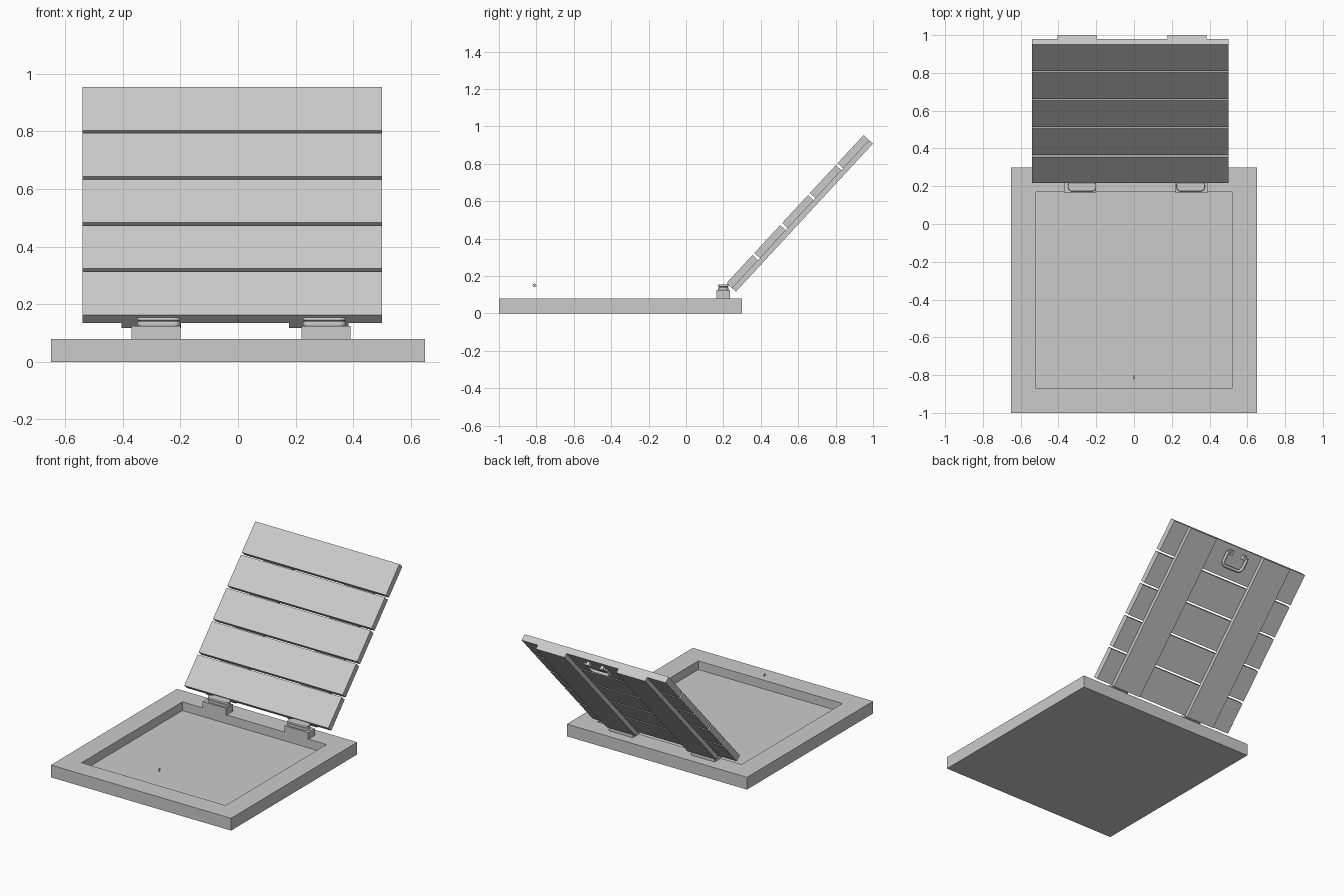
import bpy, bmesh, math
from mathutils import Matrix, Vector

if "Cube" in bpy.data.objects:
    bpy.data.objects.remove(bpy.data.objects["Cube"], do_unlink=True)

grey = bpy.data.materials.new("plain_grey")
grey.use_nodes = True
grey.diffuse_color = (0.6, 0.6, 0.6, 1)
grey.node_tree.nodes["Principled BSDF"].inputs["Base Color"].default_value = (0.6, 0.6, 0.6, 1)

# Lid space: x across, y up the slope, z out of the front face
LENGTH, PLANK_T, BATTEN_T = 1.078, 0.041, 0.027
LID = Matrix.Translation((0, 0.217, 0.163)) @ Matrix.Rotation(math.radians(47.2), 4, "X")
WORLD = Matrix.Identity(4)


def add(name, bm, matrix=WORLD, smooth=False):
    mesh = bpy.data.meshes.new(name)
    bmesh.ops.recalc_face_normals(bm, faces=bm.faces)
    for f in bm.faces:
        f.smooth = smooth
    bm.to_mesh(mesh)
    bm.free()
    mesh.materials.append(grey)
    ob = bpy.data.objects.new(name, mesh)
    bpy.context.collection.objects.link(ob)
    ob.matrix_world = matrix
    return ob


def box_mesh(lo, hi):
    lo, hi = Vector(lo), Vector(hi)
    bm = bmesh.new()
    bmesh.ops.create_cube(bm, size=1)
    bmesh.ops.scale(bm, vec=hi - lo, verts=bm.verts)
    bmesh.ops.translate(bm, vec=(lo + hi) / 2, verts=bm.verts)
    return bm


def box(name, lo, hi, matrix=WORLD):
    return add(name, box_mesh(lo, hi), matrix)


def pill(name, centre, size, radius, edge):
    """Flat slab with rounded ends and softened rims."""
    half = Vector(size) / 2
    bm = box_mesh(Vector(centre) - half, Vector(centre) + half)
    upright = [e for e in bm.edges if abs(e.verts[0].co.z - e.verts[1].co.z) > size[2] / 2]
    bmesh.ops.bevel(bm, geom=upright, offset=radius, segments=6, profile=0.5, affect="EDGES")
    rims = [e for e in bm.edges if abs(e.verts[0].co.z - e.verts[1].co.z) < size[2] / 2]
    bmesh.ops.bevel(bm, geom=rims, offset=edge, segments=2, profile=0.5, affect="EDGES")
    return add(name, bm)


def tube(name, points, radius, matrix):
    curve = bpy.data.curves.new(name, "CURVE")
    curve.dimensions = "3D"
    curve.bevel_depth = radius
    curve.bevel_resolution = 2
    curve.use_fill_caps = True
    spline = curve.splines.new("POLY")
    spline.points.add(len(points) - 1)
    for p, co in zip(spline.points, points):
        p.co = (*co, 1)
    curve.materials.append(grey)
    ob = bpy.data.objects.new(name, curve)
    bpy.context.collection.objects.link(ob)
    ob.matrix_world = matrix


# Shallow tray base with a sunken floor
bm = box_mesh((-0.65, -1, 0), (0.65, 0.3, 0.08))
top = max(bm.faces, key=lambda f: f.calc_center_median().z)
bmesh.ops.inset_region(bm, faces=[top], thickness=0.13, use_even_offset=True)
floor = bmesh.ops.extrude_face_region(bm, geom=[top])
bmesh.ops.translate(bm, vec=(0, 0, -0.057),
                    verts=[v for v in floor["geom"] if isinstance(v, bmesh.types.BMVert)])
if top.is_valid:
    bm.faces.remove(top)
add("tray_base", bm)

# Five lid planks with open gaps
GAP = 0.014
plank = (LENGTH - 4 * GAP) / 5
for i in range(5):
    y = i * (plank + GAP)
    box(f"lid_plank_{i + 1}", (-0.54, y, -PLANK_T), (0.5, y + plank, 0), LID)

# Two battens across the back of the planks
for side, x in (("right", -0.405), ("left", 0.177)):
    box(f"lid_batten_{side}", (x, 0, -PLANK_T - BATTEN_T), (x + 0.207, LENGTH, -PLANK_T), LID)

# Hinge blocks, each with a stacked rounded hinge
for side, x in (("right", -0.285), ("left", 0.305)):
    box(f"hinge_block_{side}", (x - 0.085, 0.164, 0.08), (x + 0.085, 0.234, 0.125))
    cx = x + (0.01 if side == "right" else -0.005)
    pill(f"hinge_lower_{side}", (cx, 0.2, 0.132), (0.15, 0.056, 0.018), 0.024, 0.005)
    pill(f"hinge_neck_{side}", (cx, 0.2, 0.14), (0.13, 0.046, 0.012), 0.02, 0.002)
    pill(f"hinge_upper_{side}", (cx, 0.2, 0.149), (0.15, 0.056, 0.014), 0.024, 0.005)

# Pull handle lying flat on the back of the top plank
hx, hz, half, corner = -0.02, -PLANK_T - 0.013, 0.075, 0.03
y_top, y_low = LENGTH - 0.045, LENGTH - 0.135
path = [(hx - half, y_top, hz)]
for sign, start in ((-1, 180), (1, 270)):
    for k in range(6):
        a = math.radians(start + 18 * k)
        path.append((hx + sign * (half - corner) + corner * math.cos(a),
                     y_low + corner + corner * math.sin(a), hz))
path.append((hx + half, y_top, hz))
tube("handle_bail", path, 0.01, LID)
for side, s in (("right", -1), ("left", 1)):
    x = hx + s * half
    tube(f"handle_pin_{side}", [(x, y_top, hz), (x - s * 0.035, y_top, hz)], 0.008, LID)
    box(f"handle_lug_{side}", (x - s * 0.025 - 0.01, y_top - 0.015, hz - 0.012),
        (x - s * 0.025 + 0.01, y_top + 0.015, -PLANK_T), LID)

# Tiny thin stud disc hovering above the front rim
bm = bmesh.new()
bmesh.ops.create_cone(bm, cap_ends=True, segments=12, radius1=0.01, radius2=0.01, depth=0.003)
add("stud_disc", bm, Matrix.Translation((0, -0.81, 0.15)) @ Matrix.Rotation(math.pi / 2, 4, "Y"))
